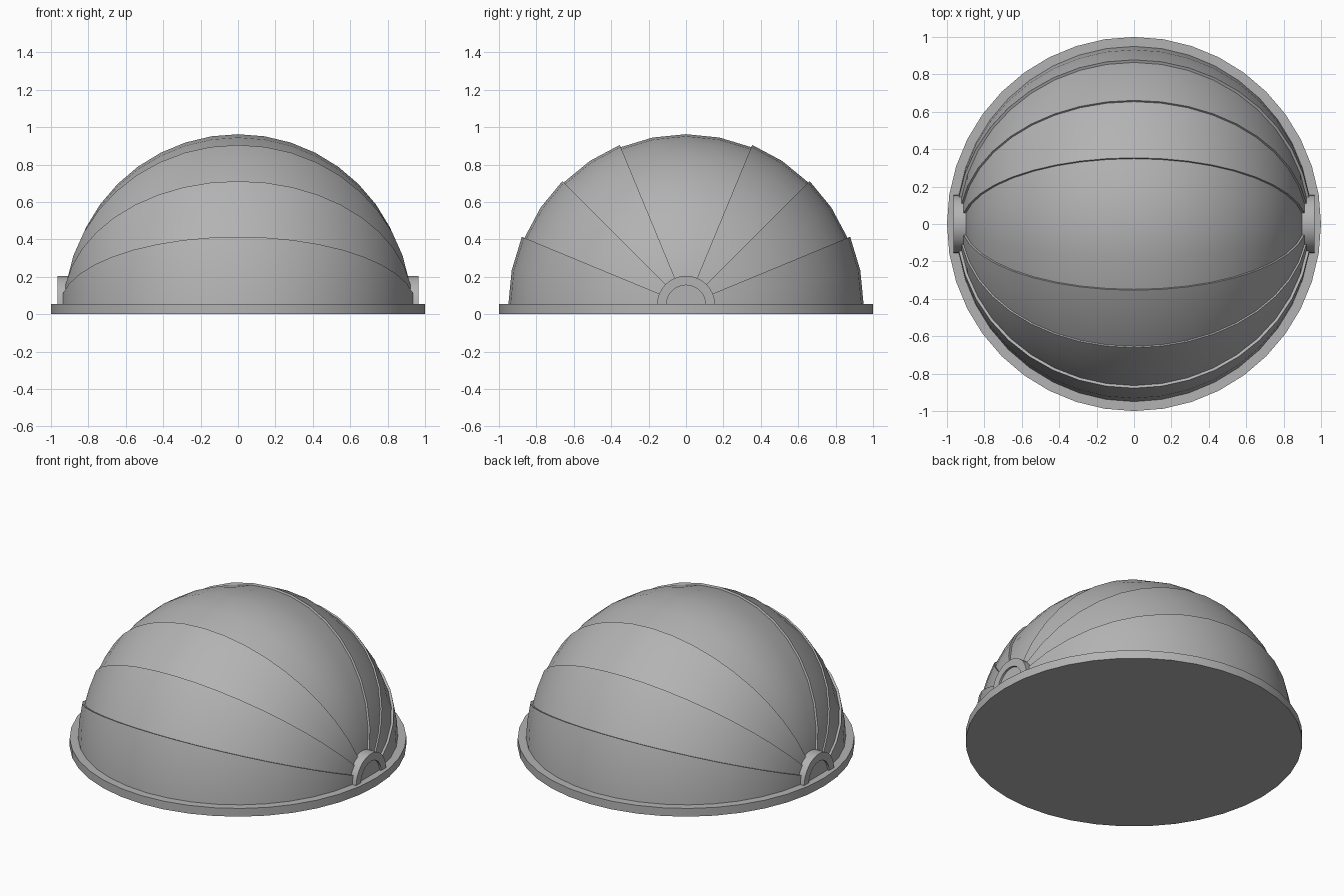
import bpy, bmesh, math

if "Cube" in bpy.data.objects:
    bpy.data.objects.remove(bpy.data.objects["Cube"])

CZ = 0.05      # height of the pivot axis
SEG = 20       # facets from pivot to pivot
STEP = math.radians(11.25)

grey = bpy.data.materials.new("mid_grey")
grey.diffuse_color = (0.45, 0.45, 0.45, 1)
grey.use_nodes = True
grey.node_tree.nodes["Principled BSDF"].inputs["Base Color"].default_value = grey.diffuse_color


def finish(name, bm):
    bmesh.ops.remove_doubles(bm, verts=bm.verts, dist=1e-5)
    bmesh.ops.recalc_face_normals(bm, faces=bm.faces)
    me = bpy.data.meshes.new(name)
    bm.to_mesh(me)
    bm.free()
    me.materials.append(grey)
    ob = bpy.data.objects.new(name, me)
    bpy.context.collection.objects.link(ob)
    bpy.ops.object.select_all(action='DESELECT')
    ob.select_set(True)
    bpy.context.view_layer.objects.active = ob
    bpy.ops.object.shade_smooth_by_angle(angle=math.radians(30))
    return ob


def panel(name, radius, first, count, thick=0.03):
    """Curved leaf of the dome, swept about the x axis between two pivots."""
    bm = bmesh.new()
    rows = []
    for j in range(count + 1):
        a = (first + j) * STEP
        for_row = []
        for r in (radius, radius - thick):
            line = []
            for i in range(SEG + 1):
                t = math.pi * i / SEG
                s = r * math.sin(t)
                line.append(bm.verts.new((r * math.cos(t), s * math.cos(a), CZ + s * math.sin(a))))
            for_row.append(line)
        rows.append(for_row)
    for i in range(SEG):
        for j in range(count):
            for k in (0, 1):                       # outer and inner skins
                p, q = rows[j][k], rows[j + 1][k]
                bm.faces.new((p[i], p[i + 1], q[i + 1], q[i]))
        for o, n in (rows[0], rows[-1]):           # rims
            bm.faces.new((o[i], o[i + 1], n[i + 1], n[i]))
    bmesh.ops.dissolve_degenerate(bm, dist=1e-5, edges=bm.edges)
    return finish(name, bm)


# Base plate
bm = bmesh.new()
bmesh.ops.create_cone(bm, cap_ends=True, segments=40, radius1=1, radius2=1, depth=0.054)
bmesh.ops.translate(bm, verts=bm.verts, vec=(0, 0, 0.027))
finish("base_plate", bm)

# Nested dome leaves, the lowest ones outermost
for side, flip in (("back", False), ("front", True)):
    for label, r, first in (("lower", 0.95, 0), ("middle", 0.935, 2), ("upper", 0.925, 4)):
        panel(f"{side}_{label}_panel", r, 14 - first if flip else first, 2)
panel("top_panel", 0.912, 6, 4)

# Half-round pivot hubs with a shallow recess
PROFILE = [(0.88, 0.0), (0.88, 0.155), (0.965, 0.155), (0.965, 0.105), (0.952, 0.105), (0.952, 0.0)]
for name, sx in (("right_hub", 1), ("left_hub", -1)):
    bm = bmesh.new()
    arcs = [[bm.verts.new((sx * x, r * math.cos(math.pi * k / 16), CZ + r * math.sin(math.pi * k / 16)))
             for x, r in PROFILE] for k in range(17)]
    for a, b in zip(arcs, arcs[1:]):
        for i in range(len(PROFILE) - 1):
            bm.faces.new((a[i], a[i + 1], b[i + 1], b[i]))
    bmesh.ops.dissolve_degenerate(bm, dist=1e-5, edges=bm.edges)
    finish(name, bm)
